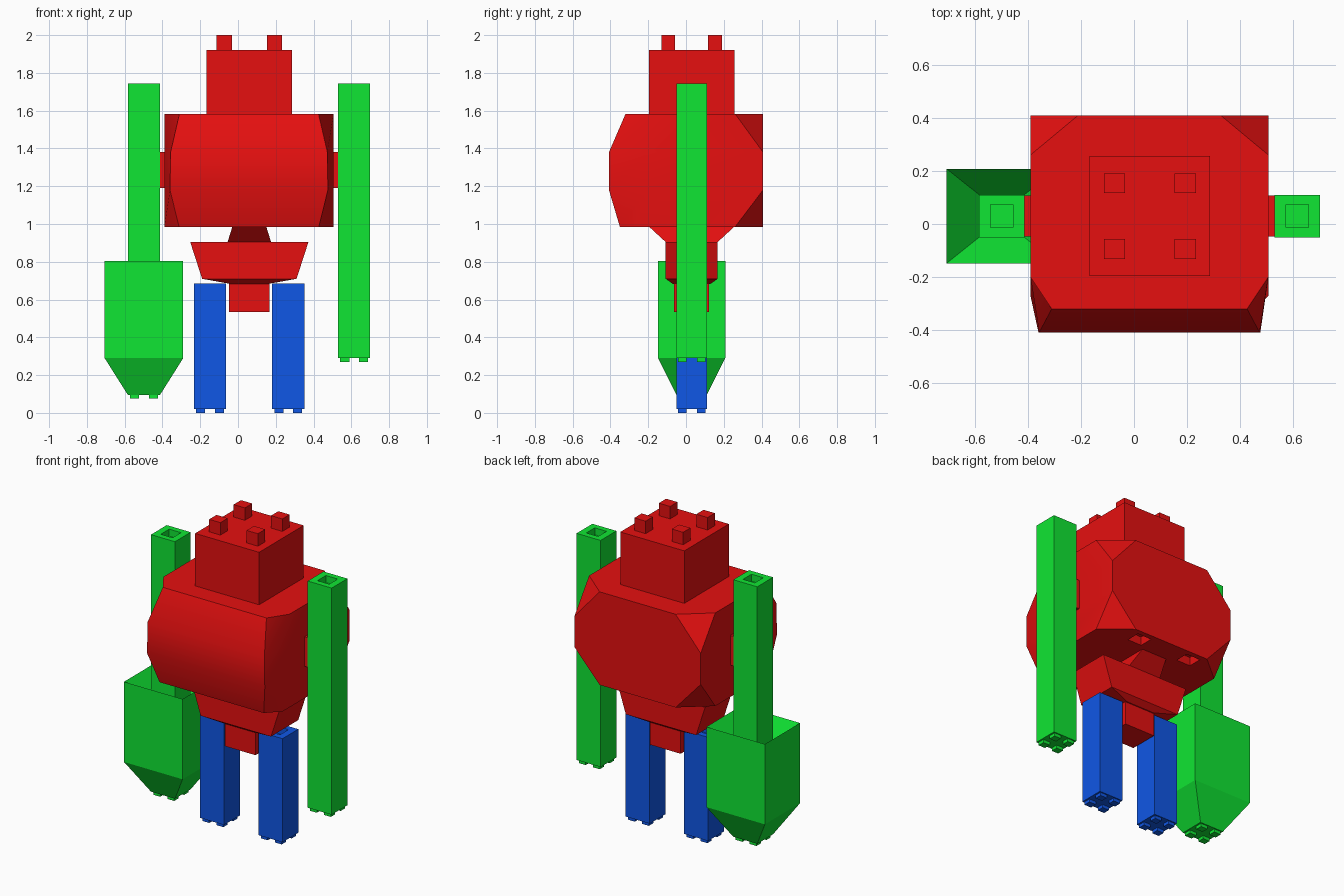
import bpy
import bmesh
from math import radians

if "Cube" in bpy.data.objects:
    bpy.data.objects.remove(bpy.data.objects["Cube"])

CX, CY = 0.06, 0.03  # middle of the torso and of the limbs


def material(name, colour):
    mat = bpy.data.materials.new(name)
    mat.use_nodes = True
    mat.diffuse_color = (*colour, 1)
    node = next(n for n in mat.node_tree.nodes if n.type == 'BSDF_PRINCIPLED')
    node.inputs["Base Color"].default_value = (*colour, 1)
    return mat


red = material("red", (0.787, 0.005, 0.005))
green = material("green", (0.005, 0.787, 0.033))
blue = material("blue", (0.005, 0.095, 0.787))


def rect(x, y, hx, hy, z):
    """Rectangular ring around a centre, given half sizes."""
    return [(x - hx, y - hy, z), (x + hx, y - hy, z), (x + hx, y + hy, z), (x - hx, y + hy, z)]


def loft(bm, rings):
    """Skin a stack of equal rings and cap both ends."""
    loops = [[bm.verts.new(p) for p in ring] for ring in rings]
    for a, b in zip(loops, loops[1:]):
        for i in range(len(a)):
            j = (i + 1) % len(a)
            bm.faces.new((a[i], a[j], b[j], b[i]))
    bm.faces.new(loops[0][::-1])
    bm.faces.new(loops[-1])


def box(x, y, hx, hy, z0, z1):
    return [rect(x, y, hx, hy, z0), rect(x, y, hx, hy, z1)]


def build(name, stacks, mat, smooth=False):
    bm = bmesh.new()
    for rings in stacks:
        loft(bm, rings)
    if smooth:
        bmesh.ops.remove_doubles(bm, verts=bm.verts, dist=0.001)
    bmesh.ops.recalc_face_normals(bm, faces=bm.faces)
    mesh = bpy.data.meshes.new(name)
    bm.to_mesh(mesh)
    bm.free()
    mesh.materials.append(mat)
    obj = bpy.data.objects.new(name, mesh)
    bpy.context.collection.objects.link(obj)
    if smooth:
        mesh.shade_smooth()
        mesh.set_sharp_from_angle(angle=radians(30))
    return obj


def limb(name, x, z0, z1, mat, lower=()):
    """Square post with a socket in its top and four nubs below."""
    post = [rect(x, CY, 0.085, 0.08, z0), *lower]
    if not lower:
        post.append(rect(x, CY, 0.085, 0.08, z0 + 0.1))
    post += [rect(x, CY, 0.085, 0.08, z1), rect(x, CY, 0.042, 0.043, z1),
             rect(x, CY, 0.042, 0.043, z1 - 0.045)]
    nubs = [box(x + sx * 0.05, CY + sy * 0.05, 0.024, 0.022, z0 - 0.02, z0)
            for sx in (-1, 1) for sy in (-1, 1)]
    build(name, [post] + nubs, mat)


# Head with four studs
build("head", [box(CX, CY, 0.227, 0.226, 1.58, 1.92)], red)
build("head_studs", [box(CX + sx * 0.133, CY + sy * 0.124, 0.04, 0.037, 1.92, 2.0)
                     for sx in (-1, 1) for sy in (-1, 1)], red)


# Torso: faceted, with chamfered corners that close toward the middle
def torso_ring(z, front_x, front_y, side_y, back_x, back_y):
    half = [(front_x, front_y), (0.448, side_y), (0.448, back_y), (back_x, 0.408)]
    return ([(0.058 + x, y, z) for x, y in half]
            + [(0.058 - x, y, z) for x, y in reversed(half)])


torso = build("torso", [[
    torso_ring(0.985, 0.37, -0.35, -0.27, 0.27, 0.26),
    torso_ring(1.18, 0.418, -0.408, -0.2, 0.448, 0.408),
    torso_ring(1.38, 0.415, -0.408, -0.2, 0.448, 0.408),
    torso_ring(1.583, 0.368, -0.32, -0.2, 0.27, 0.26),
]], red, smooth=True)

# Sockets in the underside of the torso
cutter = build("socket_cutter", [box(0.05 + sx * 0.185, CY + sy * 0.3, 0.05, 0.045, 0.9, 1.04)
                                 for sx in (-1, 1) for sy in (-1, 1)], red)
cutter.hide_render = True
cutter.hide_viewport = True
cut = torso.modifiers.new("sockets", 'BOOLEAN')
cut.operation = 'DIFFERENCE'
cut.solver = 'EXACT'
cut.object = cutter

# Shoulder pegs
for name, x in (("right_shoulder", -0.4), ("left_shoulder", 0.517)):
    build(name, [box(x, CY, 0.015, 0.078, 1.19, 1.38)], red)

# Waist, hips and the block between the legs
build("waist", [[rect(CX, CY, 0.115, 0.138, 0.905), rect(CX, CY, 0.09, 0.225, 0.985)]], red)
build("hips", [[rect(CX, CY, 0.1, 0.1, 0.683), rect(CX, CY, 0.25, 0.138, 0.71),
                rect(CX, CY, 0.313, 0.138, 0.905)]], red)
build("hip_block", [box(CX, CY, 0.108, 0.093, 0.535, 0.685)], red)

# Arms: a plain one, and one ending in a large tapered fist with a sunken rim
limb("left_arm", 0.615, 0.29, 1.745, green)
limb("right_arm", -0.498, 0.095, 1.745, green, lower=[
    rect(-0.498, CY, 0.208, 0.178, 0.29),
    rect(-0.498, CY, 0.208, 0.178, 0.805),
    rect(-0.498, CY, 0.085, 0.08, 0.65)])

# Legs
for name, x in (("right_leg", -0.149), ("left_leg", 0.266)):
    limb(name, x, 0.02, 0.685, blue)
